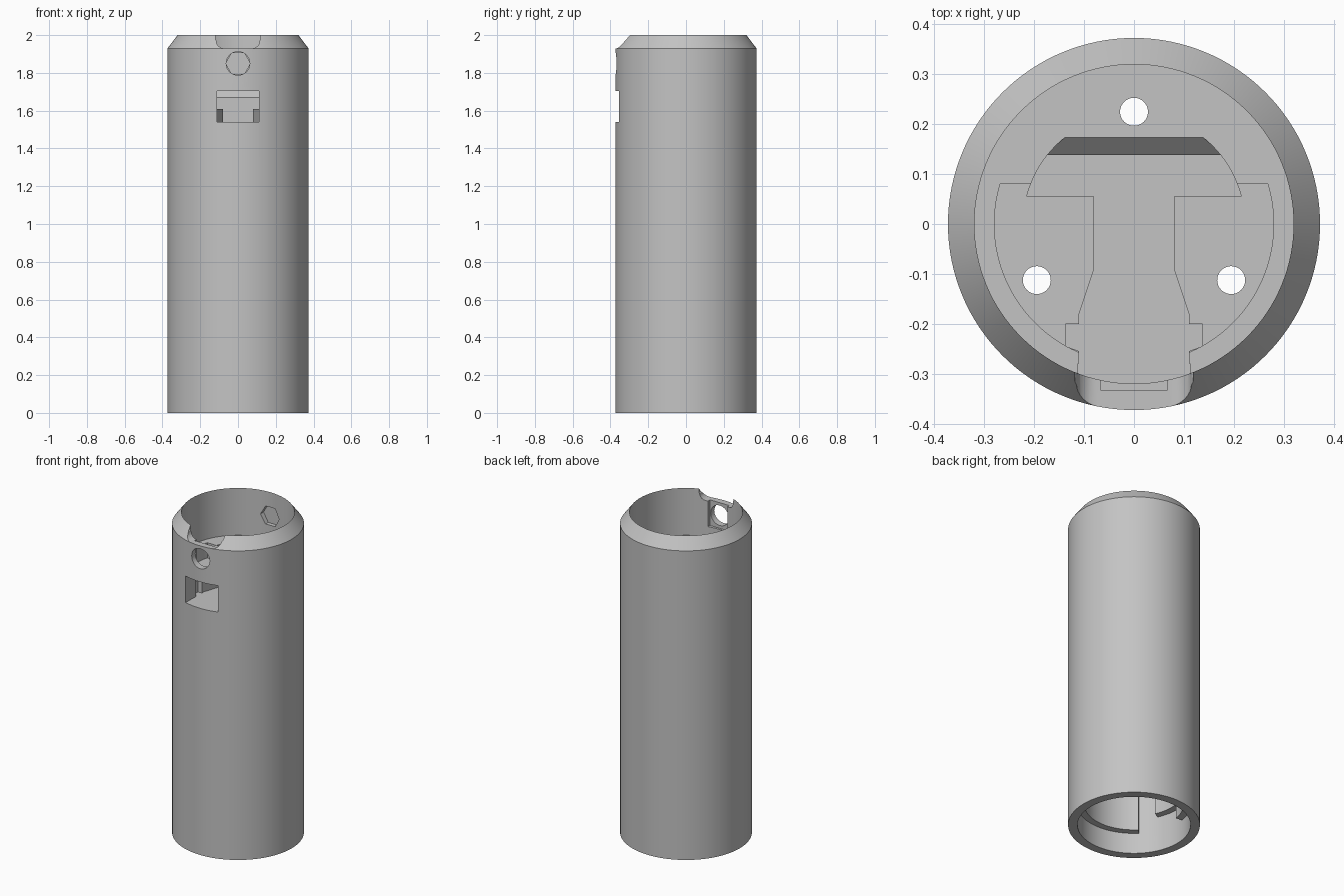
import bpy, bmesh
from math import sin, cos, asin, radians, pi
from mathutils import Matrix, Vector

if "Cube" in bpy.data.objects:
    bpy.data.objects.remove(bpy.data.objects["Cube"], do_unlink=True)

SEGS = 128
OUTER, BORE, CORE = 0.373, 0.32, 0.28
FLOOR, SHELF, WELL = 1.705, 1.61, 1.54


def add_object(name, bm):
    bmesh.ops.recalc_face_normals(bm, faces=bm.faces[:])
    mesh = bpy.data.meshes.new(name)
    bm.to_mesh(mesh)
    bm.free()
    obj = bpy.data.objects.new(name, mesh)
    bpy.context.collection.objects.link(obj)
    return obj


def prism(points, low, high, upright=False, slope=None):
    """Extrude an outline along z, or along -y when upright; slope trims it by a plane."""
    bm = bmesh.new()
    face = bm.faces.new([bm.verts.new((x, y, low)) for x, y in points])
    top = bmesh.ops.extrude_face_region(bm, geom=[face])["geom"]
    moved = [v for v in top if isinstance(v, bmesh.types.BMVert)]
    bmesh.ops.translate(bm, verts=moved, vec=(0, 0, high - low))
    if slope:
        geom = bm.verts[:] + bm.edges[:] + bm.faces[:]
        cut = bmesh.ops.bisect_plane(bm, geom=geom, plane_co=slope[0],
                                     plane_no=slope[1], clear_outer=True)
        edges = [e for e in cut["geom_cut"] if isinstance(e, bmesh.types.BMEdge)]
        bmesh.ops.edgenet_fill(bm, edges=edges)
    if upright:
        bm.transform(Matrix.Rotation(pi / 2, 4, "X"))
    return add_object("cutter", bm)


def arc(radius, start, end, steps=32, centre=(0, 0)):
    return [(centre[0] + radius * cos(start + (end - start) * i / steps),
             centre[1] + radius * sin(start + (end - start) * i / steps))
            for i in range(steps + 1)]


def circle(radius, sides=SEGS, centre=(0, 0)):
    return arc(radius, 0, 2 * pi, sides, centre)[:-1]


def mirrored(half):
    return half + [(-x, y) for x, y in reversed(half)]


def box(half_width, low, high):
    return mirrored([(half_width, low), (half_width, high)])


def cut(target, cutter):
    mod = target.modifiers.new("cut", "BOOLEAN")
    mod.operation = "DIFFERENCE"
    mod.solver = "EXACT"
    mod.object = cutter
    bpy.context.view_layer.objects.active = target
    bpy.ops.object.modifier_apply(modifier=mod.name)
    bpy.data.objects.remove(cutter, do_unlink=True)


# Outer sleeve with a chamfered top
bm = bmesh.new()
rings = [[bm.verts.new((x, y, z)) for x, y in circle(r)]
         for r, z in ((OUTER, 0), (OUTER, 1.93), (BORE, 2))]
for a, b in zip(rings, rings[1:]):
    for i in range(SEGS):
        j = (i + 1) % SEGS
        bm.faces.new((a[i], a[j], b[j], b[i]))
bm.faces.new(rings[0])
bm.faces.new(rings[-1])
body = add_object("tube_body", bm)

# Bores above and below the bulkhead
cut(body, prism(circle(BORE), FLOOR, 2.2))
cut(body, prism(circle(CORE), 0.1, 1.45))
cut(body, prism(circle(BORE), -0.1, 0.13))

# Twist-lock channels inside the bottom end
for turn in (0, 180):
    for start, end, top in ((205, 225, 0.4), (172, 206, 0.22)):
        a, b = radians(start + turn), radians(end + turn)
        cut(body, prism(arc(BORE, a, b, 12) + arc(0.2, b, a, 12), 0.1, top))

# Shallow front shelf in the bulkhead
lift = asin(0.08 / CORE)
cut(body, prism(arc(CORE, pi - lift, 2 * pi + lift, 80), SHELF, 1.8))

# T-shaped well: wide head with a sloped rear edge, and a stem to the front
R_HEAD = 0.222
first = asin(0.055 / R_HEAD)
cut(body, prism(mirrored(arc(R_HEAD, first, asin(0.138 / R_HEAD), 12)), WELL, 1.67))
cut(body, prism(mirrored(arc(R_HEAD, first, asin(0.173 / R_HEAD), 16)), 1.66, 1.75,
                slope=(Vector((0, 0.138, 1.67)), Vector((0, 1, -1)))))
stem = [(0.08, 0.07), (0.08, -0.09), (0.11, -0.18), (0.11, -0.2), (0.137, -0.2),
        (0.137, -0.245), (0.11, -0.255), (0.11, -0.3)]
cut(body, prism(mirrored(stem), WELL, 1.8))

# Three screw holes through the bulkhead
for angle in (90, 210, 330):
    spot = (0.225 * cos(radians(angle)), 0.225 * sin(radians(angle)))
    cut(body, prism(circle(0.028, 32, spot), 1.3, 1.9))

# Front window, button hole with a flat seat, and rim notch
cut(body, prism(box(0.112, WELL, FLOOR), 0.28, 0.5, upright=True))
cut(body, prism(circle(0.0625, 32, (0, 1.85)), 0.2, 0.5, upright=True))
cut(body, prism(box(0.067, 1.77, 1.97), 0.25, 0.333, upright=True))
notch = [(0.122, 2.1), (0.118, 1.975)] + arc(0.04, 0, -pi / 2, 8, (0.075, 1.97))
cut(body, prism(mirrored(notch), 0.22, 0.5, upright=True))

# Hexagonal blind pocket in the back wall
cut(body, prism(circle(0.065, 6, (0, 1.85)), -0.345, -0.25, upright=True))

# Plain grey finish
grey = bpy.data.materials.new("plain_grey")
grey.use_nodes = True
colour = (0.55, 0.55, 0.55, 1)
grey.diffuse_color = colour
grey.node_tree.nodes["Principled BSDF"].inputs["Base Color"].default_value = colour
body.data.materials.clear()
body.data.materials.append(grey)
for poly in body.data.polygons:
    poly.material_index = 0

bpy.ops.object.select_all(action="DESELECT")
body.select_set(True)
bpy.context.view_layer.objects.active = body
bpy.ops.object.shade_smooth_by_angle(angle=radians(25))
